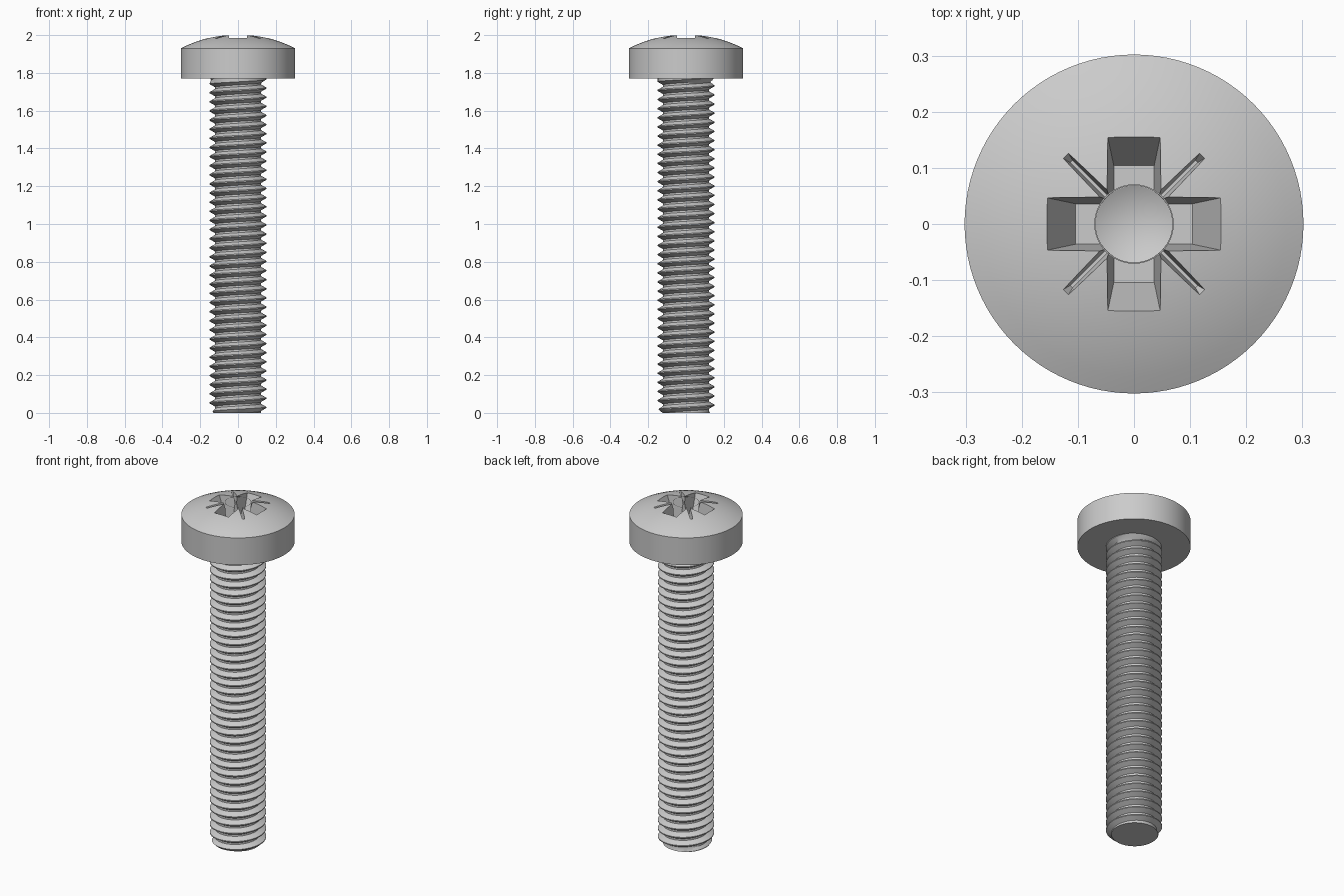
import bpy, bmesh, math
from mathutils import Matrix

if "Cube" in bpy.data.objects:
    bpy.data.objects.remove(bpy.data.objects["Cube"])

HEAD_R, HEAD_Z, RIM_Z, TOP_Z = 0.302, 1.77, 1.93, 2.004
MAJOR, MINOR, PITCH = 0.15, 0.121, 0.0483


def make_object(name, bm):
    bmesh.ops.recalc_face_normals(bm, faces=bm.faces)
    mesh = bpy.data.meshes.new(name)
    bm.to_mesh(mesh)
    bm.free()
    obj = bpy.data.objects.new(name, mesh)
    bpy.context.collection.objects.link(obj)
    return obj


def revolve(name, profile, steps=96):
    bm = bmesh.new()
    verts = [bm.verts.new((r, 0, z)) for r, z in profile]
    edges = [bm.edges.new(p) for p in zip(verts, verts[1:])]
    bmesh.ops.spin(bm, geom=verts + edges, axis=(0, 0, 1), cent=(0, 0, 0),
                   angle=2 * math.pi, steps=steps)
    bmesh.ops.remove_doubles(bm, verts=bm.verts, dist=1e-5)
    return make_object(name, bm)


def taper_bar(name, low, high, z0, z1, angle):
    """Bar through the axis; low and high are (half length, half width)."""
    bm = bmesh.new()
    bmesh.ops.create_cube(bm, size=2)
    for v in bm.verts:
        a, b = high if v.co.z > 0 else low
        v.co = (v.co.x * a, v.co.y * b, z1 if v.co.z > 0 else z0)
    bmesh.ops.rotate(bm, verts=bm.verts, matrix=Matrix.Rotation(angle, 3, 'Z'))
    return make_object(name, bm)


def smooth(obj, angle=30):
    bpy.ops.object.select_all(action='DESELECT')
    obj.select_set(True)
    bpy.context.view_layer.objects.active = obj
    bpy.ops.object.shade_smooth_by_angle(angle=math.radians(angle))


# Domed cylindrical head
rise = TOP_Z - RIM_Z
R = (HEAD_R ** 2 + rise ** 2) / (2 * rise)
profile = [(0, HEAD_Z), (HEAD_R, HEAD_Z), (HEAD_R, RIM_Z)]
for i in range(9, -1, -1):
    r = HEAD_R * i / 10
    profile.append((r, TOP_Z - R + math.sqrt(R * R - r * r)))
head = revolve("head", profile)

# Cross recess, shallow diagonal marks and conical floor
cutters = []
for i in range(2):
    a = i * math.pi / 2
    cutters.append(taper_bar("cross_cutter", (0.104, 0.036), (0.161, 0.048),
                             1.86, 2.0, a))
    cutters.append(taper_bar("mark_cutter", (0.158, 0.003), (0.182, 0.009),
                             1.955, 2.0, a + math.pi / 4))
cutters.append(revolve("cone_cutter", [(0, 1.825), (0.068, 1.858),
                                       (0.0685, 2.02), (0, 2.02)], 48))
bpy.context.view_layer.objects.active = head
for c in cutters:
    mod = head.modifiers.new("recess", 'BOOLEAN')
    mod.operation, mod.solver, mod.object = 'DIFFERENCE', 'EXACT', c
    bpy.ops.object.modifier_apply(modifier=mod.name)
    bpy.data.objects.remove(c)
smooth(head)

# Helical thread swept as one continuous ribbon
SEG = 64
TURNS = int(HEAD_Z / PITCH) + 4
section = [(0.0, MINOR), (0.2, MINOR), (0.54, MAJOR), (0.66, MAJOR), (1.0, MINOR)]
bm = bmesh.new()
rows = []
for i in range(TURNS * SEG + 1):
    t = i / SEG
    ang = 2 * math.pi * t
    row = []
    for f, r in section:
        z = (t + f - 2) * PITCH
        r = min(r, 0.128 + max(z, 0) * 0.9)                 # end chamfer
        r = max(r, min(MAJOR, MAJOR - (HEAD_Z - z) * 1.2))  # neck under head
        row.append(bm.verts.new((r * math.cos(ang), r * math.sin(ang), z)))
    rows.append(row)
for p, q in zip(rows, rows[1:]):
    for k in range(len(section) - 1):
        bm.faces.new((p[k], q[k], q[k + 1], p[k + 1]))
bmesh.ops.remove_doubles(bm, verts=bm.verts, dist=1e-5)

# Trim both ends flat and close them
for z, up in ((0, -1), (HEAD_Z + 0.003, 1)):
    cut = bmesh.ops.bisect_plane(bm, geom=bm.verts[:] + bm.edges[:] + bm.faces[:],
                                 plane_co=(0, 0, z), plane_no=(0, 0, up),
                                 clear_outer=True)
    rim = [e for e in cut["geom_cut"] if isinstance(e, bmesh.types.BMEdge)]
    bmesh.ops.holes_fill(bm, edges=rim, sides=0)
shank = make_object("threaded_shank", bm)
smooth(shank)
